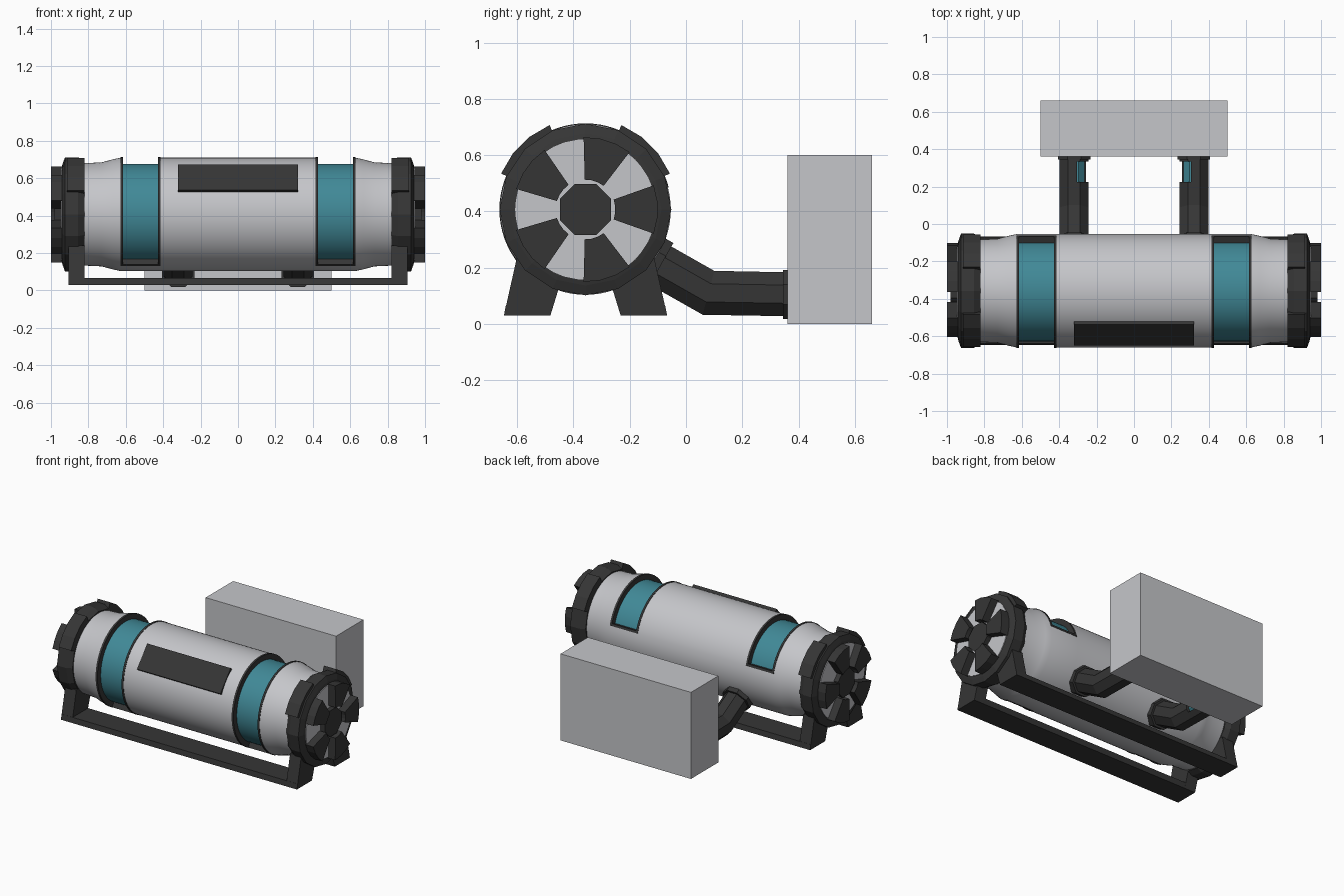
import bpy, bmesh
from math import sin, cos, radians, pi, tan
from mathutils import Vector

if "Cube" in bpy.data.objects:
    bpy.data.objects.remove(bpy.data.objects["Cube"])

CY, CZ = -0.357, 0.407          # tank axis


def material(name, col):
    m = bpy.data.materials.new(name)
    m.diffuse_color = (*col, 1)
    m.use_nodes = True
    m.node_tree.nodes["Principled BSDF"].inputs["Base Color"].default_value = m.diffuse_color
    return m


LIGHT = material("light_grey", (0.56, 0.565, 0.59))
DARK = material("charcoal", (0.036, 0.036, 0.036))
TEAL = material("teal", (0.052, 0.25, 0.31))


def finish(bm, name, mat, smooth=False):
    bmesh.ops.recalc_face_normals(bm, faces=bm.faces)
    me = bpy.data.meshes.new(name)
    bm.to_mesh(me)
    bm.free()
    ob = bpy.data.objects.new(name, me)
    bpy.context.collection.objects.link(ob)
    me.materials.append(mat)
    if smooth:
        bpy.ops.object.select_all(action='DESELECT')
        ob.select_set(True)
        bpy.context.view_layer.objects.active = ob
        bpy.ops.object.shade_smooth_by_angle(angle=radians(30))
    return ob


def loft(name, rings, mat, smooth=False):
    """Closed solid through equal-length rings of points."""
    bm = bmesh.new()
    vs = [[bm.verts.new(p) for p in r] for r in rings]
    n = len(vs[0])
    for a, b in zip(vs, vs[1:]):
        for i in range(n):
            j = (i + 1) % n
            bm.faces.new((a[i], a[j], b[j], b[i]))
    bm.faces.new(vs[0])
    bm.faces.new(vs[-1])
    return finish(bm, name, mat, smooth)


def polar(x, r, deg):
    return (x, CY + r * cos(radians(deg)), CZ + r * sin(radians(deg)))


def turned(name, profile, sides, mat, smooth=False, off=0):
    return loft(name, [[polar(x, r, off + 360 * i / sides) for i in range(sides)]
                       for x, r in profile], mat, smooth)


def sector(name, r0, r1, x0, x1, a0, a1, n, mat, smooth=False):
    """Solid piece of a ring around the tank axis."""
    rings = []
    for i in range(n + 1):
        a = a0 + (a1 - a0) * i / n
        rings.append([polar(x0, r0, a), polar(x1, r0, a), polar(x1, r1, a), polar(x0, r1, a)])
    return loft(name, rings, mat, smooth)


def prism(name, pts, x0, x1, mat):
    return loft(name, [[(x, y, z) for y, z in pts] for x in (x0, x1)], mat)


def box(name, lo, hi, mat):
    pts = [(lo[1], lo[2]), (hi[1], lo[2]), (hi[1], hi[2]), (lo[1], hi[2])]
    return prism(name, pts, lo[0], hi[0], mat)


# Tank shell: turned profile with two openings left out
WIN = (0.415, 0.628)            # opening along x
A0, A1 = 15, 245                # opening around the axis, degrees
half = [(0.415, 0.303), (0.628, 0.303), (0.67, 0.294), (0.73, 0.278), (0.86, 0.272)]
prof = [(-x, r) for x, r in reversed(half)] + half
bm = bmesh.new()
N = 72
rows = [[bm.verts.new(polar(x, r, 360 * i / N)) for i in range(N)] for x, r in prof]
for a, b in zip(rows, rows[1:]):
    xm = abs(a[0].co.x + b[0].co.x) / 2
    for i in range(N):
        if WIN[0] < xm < WIN[1] and A0 <= (i + 0.5) * 360 / N <= A1:
            continue
        j = (i + 1) % N
        bm.faces.new((a[i], a[j], b[j], b[i]))
finish(bm, "tank_shell", LIGHT, True)

# Front plate, tangent to the shell
nrm, tan_ = Vector((-cos(radians(40)), sin(radians(40)))), Vector((sin(radians(40)), cos(radians(40))))
c = Vector((CY, CZ))
prism("front_plate", [c + nrm * r + tan_ * t for r, t in
                      ((0.25, -0.088), (0.309, -0.088), (0.309, 0.088), (0.25, 0.088))],
      -0.32, 0.32, DARK)

for s, side in ((1, "right"), (-1, "left")):
    # Teal window band and its dark frame
    x0, x1 = WIN[0] * s, WIN[1] * s
    f = 0.014 * s
    sector(side + "_window", 0.25, 0.27, x0, x1, A0, A1, 46, TEAL, True)
    sector(side + "_frame_inner", 0.26, 0.306, x0, x0 + f, A0, A1, 46, DARK, True)
    sector(side + "_frame_outer", 0.26, 0.306, x1 - f, x1, A0, A1, 46, DARK, True)
    sector(side + "_frame_back", 0.26, 0.305, x0, x1, A0, A0 + 3, 1, DARK)
    sector(side + "_frame_front", 0.26, 0.305, x0, x1, A1 - 3, A1, 1, DARK)

    # End cap ring with two raised lugs
    turned(side + "_cap", [(0.82 * s, 0.285), (0.855 * s, 0.305), (0.925 * s, 0.305),
                           (0.938 * s, 0.27), (0.942 * s, 0.254)], 16, DARK)
    for a in (45, 135):
        sector(side + "_cap_lug", 0.25, 0.326, 0.82 * s, 0.915 * s, a - 22, a + 22, 3, DARK)

    # End disc, five blades and hub
    turned(side + "_end_disc", [(0.93 * s, 0.25), (0.947 * s, 0.25)], 40, LIGHT)
    for k in range(5):
        a = 72 * k
        sector(side + "_end_blade", 0.106, 0.257, 0.93 * s, 1.0 * s, a - 19.5, a + 19.5, 3, DARK)
    turned(side + "_end_hub", [(0.93 * s, 0.098), (0.98 * s, 0.098)], 8, DARK, off=22.5)

    # Legs, front and back
    for t in (1, -1):
        leg = [(0.29, 0.03), (0.125, 0.03), (0.085, 0.16), (0.2, 0.24), (0.243, 0.24)]
        prism(side + "_leg", [(CY + t * d, z) for d, z in leg], 0.82 * s, 0.905 * s, DARK)

    # Bent octagonal arm to the rear box
    def octagon(y, z, tilt, h, stretch=1.0):
        r = h / cos(pi / 8)
        pts = []
        for i in range(8):
            a = pi / 8 + i * pi / 4
            u, v = r * cos(a), r * sin(a) * stretch
            pts.append((0.32 * s + u, y + v * sin(tilt), z + v * cos(tilt)))
        return pts

    TILT = radians(29.5)
    arm = loft(side + "_arm", [octagon(-0.16, 0.247, TILT, 0.078),
                               octagon(0.08, 0.111, TILT / 2, 0.078, 1 / cos(TILT / 2)),
                               octagon(0.355, 0.106, 0, 0.078)], DARK)
    loft(side + "_arm_collar", [octagon(-0.14, 0.236, TILT, 0.092),
                                octagon(-0.09, 0.208, TILT, 0.092)], DARK)
    loft(side + "_arm_flange", [octagon(0.345, 0.105, 0, 0.087),
                                octagon(0.365, 0.105, 0, 0.087)], DARK)

    # Notch on the arm's inner side showing a teal core
    cutter = box(side + "_notch_cutter", (min(0.2 * s, 0.305 * s), 0.225, 0.06),
                 (max(0.2 * s, 0.305 * s), 0.335, 0.25), DARK)
    cutter.hide_render = True
    cutter.display_type = 'WIRE'
    mod = arm.modifiers.new("notch", 'BOOLEAN')
    mod.operation, mod.solver, mod.object = 'DIFFERENCE', 'EXACT', cutter
    bpy.context.view_layer.objects.active = arm
    bpy.ops.object.modifier_apply(modifier="notch")
    bpy.data.objects.remove(cutter)
    loft(side + "_arm_core", [octagon(0.215, 0.106, 0, 0.056),
                              octagon(0.345, 0.106, 0, 0.056)], TEAL)

# Skid bars joining the legs
for t, side in ((-1, "front"), (1, "back")):
    skid = [(0.29, 0.03), (0.125, 0.03), (0.115, 0.066), (0.283, 0.066)]
    prism(side + "_skid", [(CY + t * d, z) for d, z in skid], -0.905, 0.905, DARK)

# Rear box
box("rear_box", (-0.5, 0.36, 0), (0.5, 0.66, 0.6), LIGHT)
